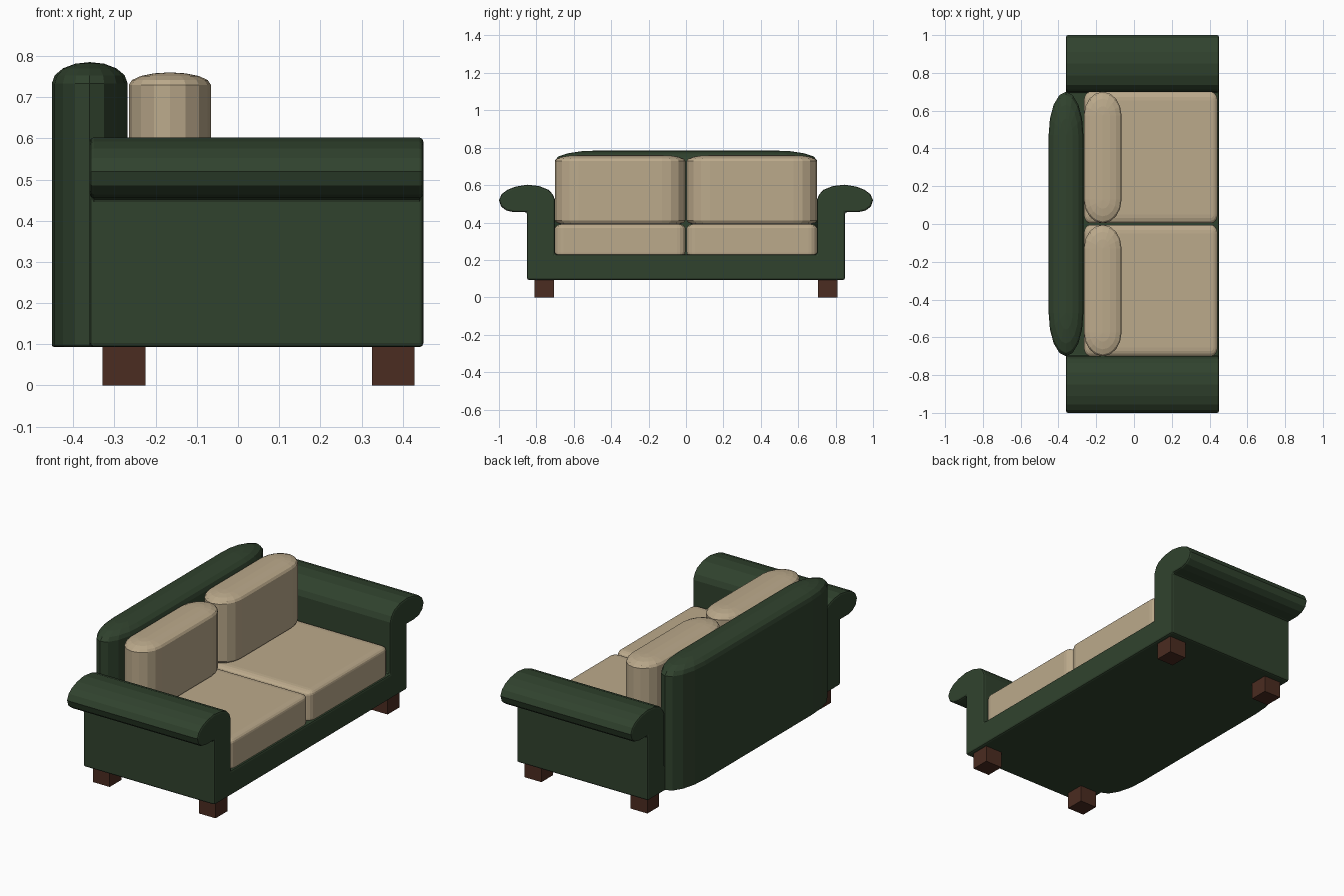
import bpy, bmesh
from math import sin, cos, pi

if "Cube" in bpy.data.objects:
    bpy.data.objects.remove(bpy.data.objects["Cube"])


def material(name, rgb):
    m = bpy.data.materials.new(name)
    m.diffuse_color = (*rgb, 1)
    m.use_nodes = True
    m.node_tree.nodes["Principled BSDF"].inputs["Base Color"].default_value = m.diffuse_color
    return m


GREEN = material("green_fabric", (0.03, 0.055, 0.027))
CREAM = material("cream_fabric", (0.50, 0.40, 0.26))
WOOD = material("dark_wood", (0.07, 0.025, 0.015))


def finish(name, bm, mat):
    bmesh.ops.remove_doubles(bm, verts=bm.verts, dist=1e-5)
    bmesh.ops.recalc_face_normals(bm, faces=bm.faces)
    me = bpy.data.meshes.new(name)
    bm.to_mesh(me)
    bm.free()
    me.materials.append(mat)
    ob = bpy.data.objects.new(name, me)
    bpy.context.collection.objects.link(ob)
    return ob


def padded_block(name, mat, x, y, z, r, r_bottom, n=4):
    """Box with elliptical rounding r=(rx, ry, rz); the bottom uses height r_bottom."""
    cx, cy = sum(x) / 2, sum(y) / 2
    sx, sy = (x[1] - x[0]) / 2 - r[0], (y[1] - y[0]) / 2 - r[1]
    layers = []
    for i in range(n + 1):
        a = pi / 2 * i / n
        k = sin(a) if r_bottom > 0.02 else 0.9 + 0.1 * sin(a)
        layers.append((k, z[0] + r_bottom * (1 - cos(a))))
    for i in range(n + 1):
        a = pi / 2 * i / n
        layers.append((cos(a), z[1] - r[2] * (1 - sin(a))))
    bm = bmesh.new()
    rings = []
    for k, h in layers:
        ring = []
        for q, (u, v) in enumerate(((1, 1), (-1, 1), (-1, -1), (1, -1))):
            for j in range(n + 1):
                t = pi / 2 * (q + j / n)
                ring.append(bm.verts.new((cx + u * sx + k * r[0] * cos(t),
                                          cy + v * sy + k * r[1] * sin(t), h)))
        rings.append(ring)
    for a, b in zip(rings, rings[1:]):
        for i in range(len(a)):
            j = (i + 1) % len(a)
            bm.faces.new((a[i], a[j], b[j], b[i]))
    bm.faces.new(rings[0])
    bm.faces.new(rings[-1])
    return finish(name, bm, mat)


# Base and rolled arms: one profile extruded from back to front
half = [(0.70, 0.23), (0.70, 0.52), (0.712, 0.55), (0.735, 0.575), (0.785, 0.595),
        (0.85, 0.602), (0.91, 0.592), (0.955, 0.575), (0.985, 0.552), (1.0, 0.52),
        (0.988, 0.485), (0.96, 0.464), (0.92, 0.455), (0.85, 0.455), (0.85, 0.093)]
profile = half + [(-y, z) for y, z in reversed(half)]
bm = bmesh.new()
cap = bm.faces.new([bm.verts.new((-0.36, y, z)) for y, z in profile])
ext = bmesh.ops.extrude_face_region(bm, geom=[cap])
bmesh.ops.translate(bm, vec=(0.81, 0, 0),
                    verts=[v for v in ext["geom"] if isinstance(v, bmesh.types.BMVert)])
frame = finish("base_and_arms", bm, GREEN)
bevel = frame.modifiers.new("soft_edges", "BEVEL")
bevel.width = 0.01
bevel.segments = 2
bevel.limit_method = "ANGLE"
bevel.angle_limit = 1.0

# Backrest
padded_block("backrest", GREEN, (-0.452, -0.268), (-0.70, 0.70), (0.093, 0.785),
             (0.092, 0.23, 0.052), 0.006)

# Cushions, one pair per side
for side, y in (("right", (-0.70, -0.004)), ("left", (0.004, 0.70))):
    padded_block("seat_cushion_" + side, CREAM, (-0.265, 0.442), y, (0.228, 0.392),
                 (0.035, 0.045, 0.022), 0.015)
    padded_block("back_cushion_" + side, CREAM, (-0.265, -0.066), y, (0.38, 0.76),
                 (0.0995, 0.125, 0.03), 0.03)

# Legs
for xn, x in (("back", -0.277), ("front", 0.377)):
    for yn, y in (("right", -0.758), ("left", 0.758)):
        bm = bmesh.new()
        bmesh.ops.create_cube(bm, size=1)
        bmesh.ops.scale(bm, vec=(0.104, 0.104, 0.10), verts=bm.verts)
        bmesh.ops.translate(bm, vec=(x, y, 0.05), verts=bm.verts)
        finish(f"{xn}_leg_{yn}", bm, WOOD)
